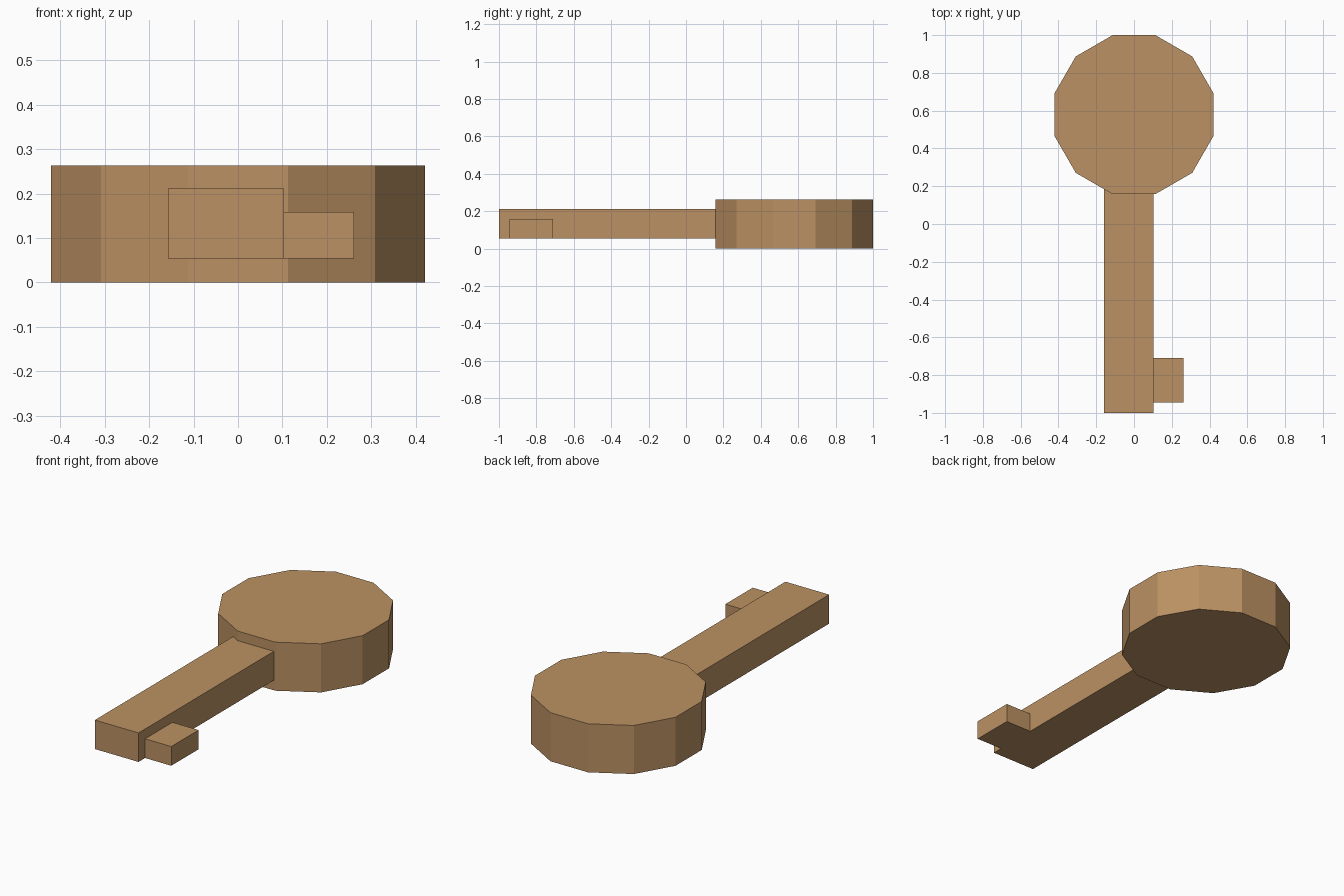
import bpy, bmesh, math
from mathutils import Matrix

if "Cube" in bpy.data.objects:
    bpy.data.objects.remove(bpy.data.objects["Cube"])

tan = bpy.data.materials.new("tan_wood")
tan.diffuse_color = (0.50, 0.285, 0.125, 1.0)
tan.use_nodes = True
tan.node_tree.nodes["Principled BSDF"].inputs["Base Color"].default_value = tan.diffuse_color


def finish(name, bm):
    bmesh.ops.recalc_face_normals(bm, faces=bm.faces)
    mesh = bpy.data.meshes.new(name)
    bm.to_mesh(mesh)
    bm.free()
    mesh.materials.append(tan)
    obj = bpy.data.objects.new(name, mesh)
    bpy.context.collection.objects.link(obj)
    return obj


def box(name, lo, hi):
    bm = bmesh.new()
    centre = [(a + b) / 2 for a, b in zip(lo, hi)]
    size = [b - a for a, b in zip(lo, hi)]
    bmesh.ops.create_cube(
        bm, size=1,
        matrix=Matrix.Translation(centre) @ Matrix.Diagonal((*size, 1)))
    return finish(name, bm)


# Round handle: twelve-sided disc with flats facing the axes
flat_radius, height = 0.421, 0.263
corner_radius = flat_radius / math.cos(math.pi / 12)
bm = bmesh.new()
bmesh.ops.create_cone(
    bm, cap_ends=True, segments=12,
    radius1=corner_radius, radius2=corner_radius, depth=height,
    matrix=Matrix.Translation((0, 1 - flat_radius, height / 2))
    @ Matrix.Rotation(math.pi / 12, 4, 'Z'))
finish("key_handle", bm)

# Shaft, running a little way into the handle
box("key_shaft", (-0.158, -1.0, 0.054), (0.104, 0.26, 0.211))

# Single tooth on the right side near the tip
box("key_tooth", (0.104, -0.944, 0.054), (0.261, -0.71, 0.158))
